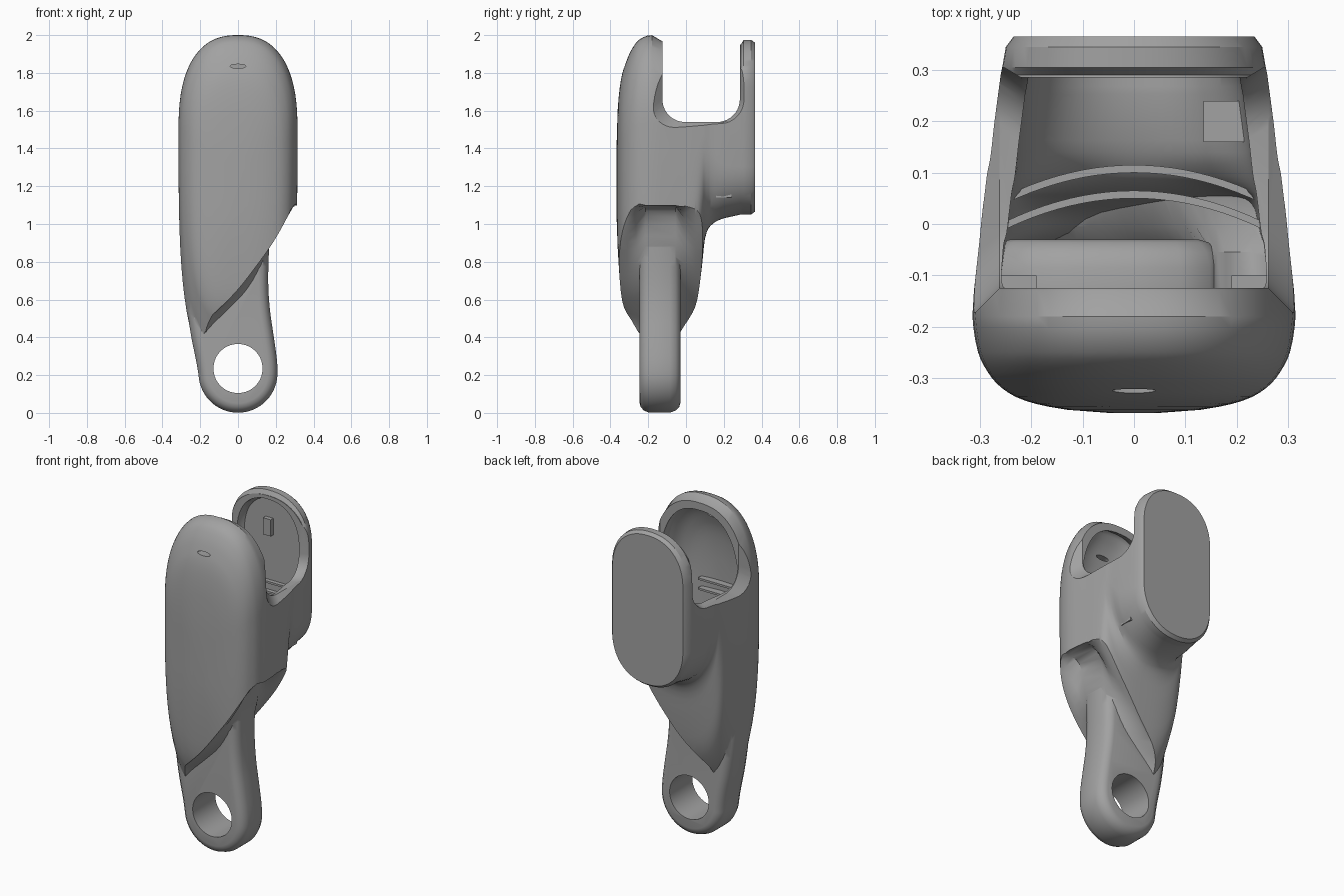
import bpy
import bmesh
from math import cos, sin, pi, radians
from mathutils import Vector

cube = bpy.data.objects.get("Cube")
if cube:
    bpy.data.objects.remove(cube, do_unlink=True)

grey = bpy.data.materials.new("mid grey plastic")
grey.use_nodes = True
grey.diffuse_color = (0.36, 0.36, 0.36, 1)
grey.node_tree.nodes["Principled BSDF"].inputs["Base Color"].default_value = (0.36, 0.36, 0.36, 1)


def loft(name, rings):
    """Closed solid through a list of equal-length rings of points."""
    bm = bmesh.new()
    loops = [[bm.verts.new(p) for p in ring] for ring in rings]
    count = len(loops[0])
    for a, b in zip(loops, loops[1:]):
        for i in range(count):
            j = (i + 1) % count
            bm.faces.new((a[i], a[j], b[j], b[i]))
    bm.faces.new(loops[0])
    bm.faces.new(loops[-1])
    bmesh.ops.recalc_face_normals(bm, faces=bm.faces)
    mesh = bpy.data.meshes.new(name)
    bm.to_mesh(mesh)
    bm.free()
    mesh.materials.append(grey)
    obj = bpy.data.objects.new(name, mesh)
    bpy.context.collection.objects.link(obj)
    return obj


def outline(y, hw, top, top_arc, bottom, bottom_arc, top_power=2, low_power=2, steps=72):
    """Rounded upright outline with straight sides between two arcs."""
    ring = []
    for i in range(steps):
        t = 2 * pi * (i + 0.5) / steps
        c, s = cos(t), sin(t)
        power = top_power if s > 0 else low_power
        x = hw * abs(c) ** (2 / power) * (1 if c > 0 else -1)
        h = abs(s) ** (2 / power)
        z = top - top_arc * (1 - h) if s > 0 else bottom + bottom_arc * (1 - h)
        ring.append((x, y, z))
    return ring


def shell(name, rows):
    """Loft of outlines, with smooth in-between rows on the front and the neck."""
    rows = [Vector(r) for r in rows]
    rings = []
    for i, row in enumerate(rows):
        curved = 0 < i < len(rows) - 2 and (rows[i + 1][0] <= -.18 or -.08 < row[0] < .15)
        cuts = 3 if curved else 1
        for k in range(cuts):
            t = k / cuts
            r = row
            if k:
                a, b, c, d = rows[i - 1:i + 3]
                ta = (c - a) * ((c[0] - b[0]) / (c[0] - a[0]))
                tb = (d - b) * ((c[0] - b[0]) / (d[0] - b[0]))
                r = (b * (2 * t**3 - 3 * t**2 + 1) + ta * (t**3 - 2 * t**2 + t)
                     + c * (3 * t**2 - 2 * t**3) + tb * (t**3 - t**2))
            blend = min(max((r[0] - .05) / .08, 0), 1)
            rings.append(outline(*r, 2.45 - .2 * blend, 3.2 - blend))
    return loft(name, rings)


def chaikin(points, closed, passes=2):
    """Corner-cutting smoothing of a 2D polyline."""
    for _ in range(passes):
        pairs = list(zip(points, points[1:] + points[:1]))
        if not closed:
            pairs = pairs[:-1]
        new = []
        for a, b in pairs:
            new += [a.lerp(b, 0.25), a.lerp(b, 0.75)]
        points = new if closed else [points[0]] + new + [points[-1]]
    return points


def inset(points, d):
    """Shift an anticlockwise closed polyline inwards."""
    result = []
    for i, p in enumerate(points):
        t = (points[(i + 1) % len(points)] - points[i - 1]).normalized()
        result.append(p + Vector((-t.y, t.x)) * d)
    return result


def boolean(target, tool, operation):
    mod = target.modifiers.new(operation.lower(), "BOOLEAN")
    mod.operation = operation
    mod.solver = "EXACT"
    mod.object = tool
    bpy.context.view_layer.objects.active = target
    bpy.ops.object.modifier_apply(modifier=mod.name)
    bpy.data.objects.remove(tool, do_unlink=True)


# Shell sections from front to back: y, half width, top, top arc, bottom, bottom arc
sections = [
    (-.368, .05, 1.4, .1, 1.05, .1),
    (-.362, .13, 1.6, .25, .88, .4),
    (-.345, .21, 1.76, .35, .64, .75),
    (-.32, .257, 1.85, .42, .52, .9),
    (-.29, .284, 1.92, .46, .45, 1),
    (-.25, .304, 1.975, .5, .36, 1.1),
    (-.18, .315, 2, .5, .2, 1.28),
    (-.13, .312, 1.97, .5, .2, 1.25),
    (-.04, .302, 1.97, .45, .36, 1.1),
    (.02, .296, 1.97, .4, .48, 1),
    (.06, .291, 1.97, .35, .6, .9),
    (.085, .288, 1.97, .3, .78, .75),
    (.1, .286, 1.97, .3, .92, .6),
    (.13, .28, 1.97, .28, .99, .45),
    (.2, .272, 1.97, .27, 1.03, .3),
    (.29, .26, 1.95, .27, 1.05, .27),
    (.305, .257, 1.975, .27, 1.05, .27),
    (.345, .25, 1.975, .27, 1.05, .27),
    (.365, .235, 1.96, .26, 1.065, .26),
]
body = shell("body_shell", sections)

# Diagonal cut beneath the body, hollowed around the arm in the middle
tail = [(-.3, .37), (-.5, .35)]
outer_edge = [(.6, 1.4), (.4, 1.23), (.3, 1.11), (.2, .92), (.1, .78), (0, .65),
              (-.1, .55), (-.17, .49), (-.19, .42)] + tail
inner_edge = [(.6, 1.1), (.4, 1.1), (.3, 1.1), (.19, 1.08), (.165, .85), (.09, .66),
              (-.03, .54), (-.12, .45), (-.18, .4)] + tail
outer_edge, inner_edge = [chaikin([Vector(p) for p in e], False) for e in (outer_edge, inner_edge)]


def diagonal_cutter(shift):
    """Lofted wedge under the diagonal, optionally shifted up and left."""
    rings = []
    for y, flare in ((-.5, 0), (-.31, 0), (-.265, .35), (-.215, 1), (-.055, 1), (-.005, .35), (.05, 0), (.2, 0)):
        edge = [a.lerp(b, flare) + Vector((-.6, 1)) * shift for a, b in zip(outer_edge, inner_edge)]
        rings.append([(p.x, y, p.y) for p in edge] + [(-.6, y, -.3), (.7, y, -.3)])
    return loft("diagonal_cutter", rings)


boolean(body, diagonal_cutter(0), "DIFFERENCE")

# Hollow interior: an inset of the shell that stays above the diagonal
inner = []
for y, hw, top, top_arc, bottom, bottom_arc in sections:
    if y < -.2:
        y += .04
    elif y > 0:
        y -= .037
    inner.append((y, max(hw - .048, .02), top - .045, top_arc * .9, bottom + .05, bottom_arc * .9))
cavity = shell("cavity_cutter", inner)
boolean(cavity, diagonal_cutter(.05), "DIFFERENCE")
boolean(body, cavity, "DIFFERENCE")

# Arm with rounded edges, ending in a ring
ring_arc = [Vector((.21 * cos(a), .21 + .21 * sin(a)))
            for a in (pi + pi * i / 14 for i in range(15))]
right = [Vector(p) for p in [(.207, .28), (.19, .4), (.167, .55), (.158, .7), (.165, .9), (.18, 1.12)]]
left = [Vector(p) for p in [(-.29, 1.12), (-.288, .85), (-.276, .6), (-.25, .41), (-.222, .28)]]
profile = chaikin(ring_arc + right + left, True)
rounding = [(-.245, .05), (-.24, .03), (-.223, .011), (-.195, 0),
            (-.085, 0), (-.055, .011), (-.036, .03), (-.03, .05)]
arm = loft("arm", [[(p.x, y, p.y) for p in inset(profile, d)] for y, d in rounding])
boolean(body, arm, "UNION")

# Eyelet through the ring
hole = [outline(y, .13, .365, .13, .105, .13) for y in (-.5, .3)]
boolean(body, loft("eyelet_cutter", hole), "DIFFERENCE")


# U-shaped slot from side to side, widening outwards to a chamfered rim
def slot_ring(x):
    front = -.125 - max(abs(x) - .262, 0)
    back = .285 + max(abs(x) - .22, 0) * .6
    low, r = 1.54 - max(abs(x) - .262, 0) * .7, .12
    ring = [(x, front, 2.3)]
    for cy, start in ((front + r, pi), (back - r, 1.5 * pi)):
        for i in range(11):
            a = start + pi / 2 * i / 10
            ring.append((x, cy + r * cos(a), low + r + r * sin(a)))
    return ring + [(x, back, 2.3)]


slot = loft("slot_cutter", [slot_ring(x) for x in (-.4, -.262, -.22, .22, .262, .4)])
boolean(body, slot, "DIFFERENCE")

# Small indicator slit in the front
slit = [outline(y, .042, 1.846, .011, 1.824, .011) for y in (-.5, -.2)]
boolean(body, loft("slit_cutter", slit), "DIFFERENCE")


# Interior clips and ribs
def block(name, x, y, z, sx, sy, sz):
    rings = []
    for k in (-.5, .5):
        rings.append([(x + a * sx, y + k * sy, z + b * sz)
                      for a, b in ((-.5, -.5), (.5, -.5), (.5, .5), (-.5, .5))])
    return loft(name, rings)


block("back_side_clip", .18, .2, 1.2, .09, .08, .12)
for side in (-1, 1):
    block("front_side_clip", side * .225, -.115, 1.2, .07, .03, .12)
for z in (1.36, 1.42):
    block("back_rib", -.03, .318, z, .3, .03, .012)
    block("front_rib", -.03, -.31, z, .3, .05, .012)
block("back_latch", -.02, .318, 1.75, .05, .03, .1)

for depth in (.05, .1):
    arc = []
    for z in (1.12, 1.2):
        arc.append([(x / 10 * .25, depth - .0006 * x * x, z) for x in range(-10, 11)]
                   + [(x / 10 * .25, depth + .015 - .0006 * x * x, z) for x in range(10, -11, -1)])
    loft("curved_floor_rib", arc)

# Smooth shading with crisp rims
bpy.ops.object.select_all(action="DESELECT")
body.select_set(True)
bpy.context.view_layer.objects.active = body
bpy.ops.object.shade_smooth_by_angle(angle=radians(32))
